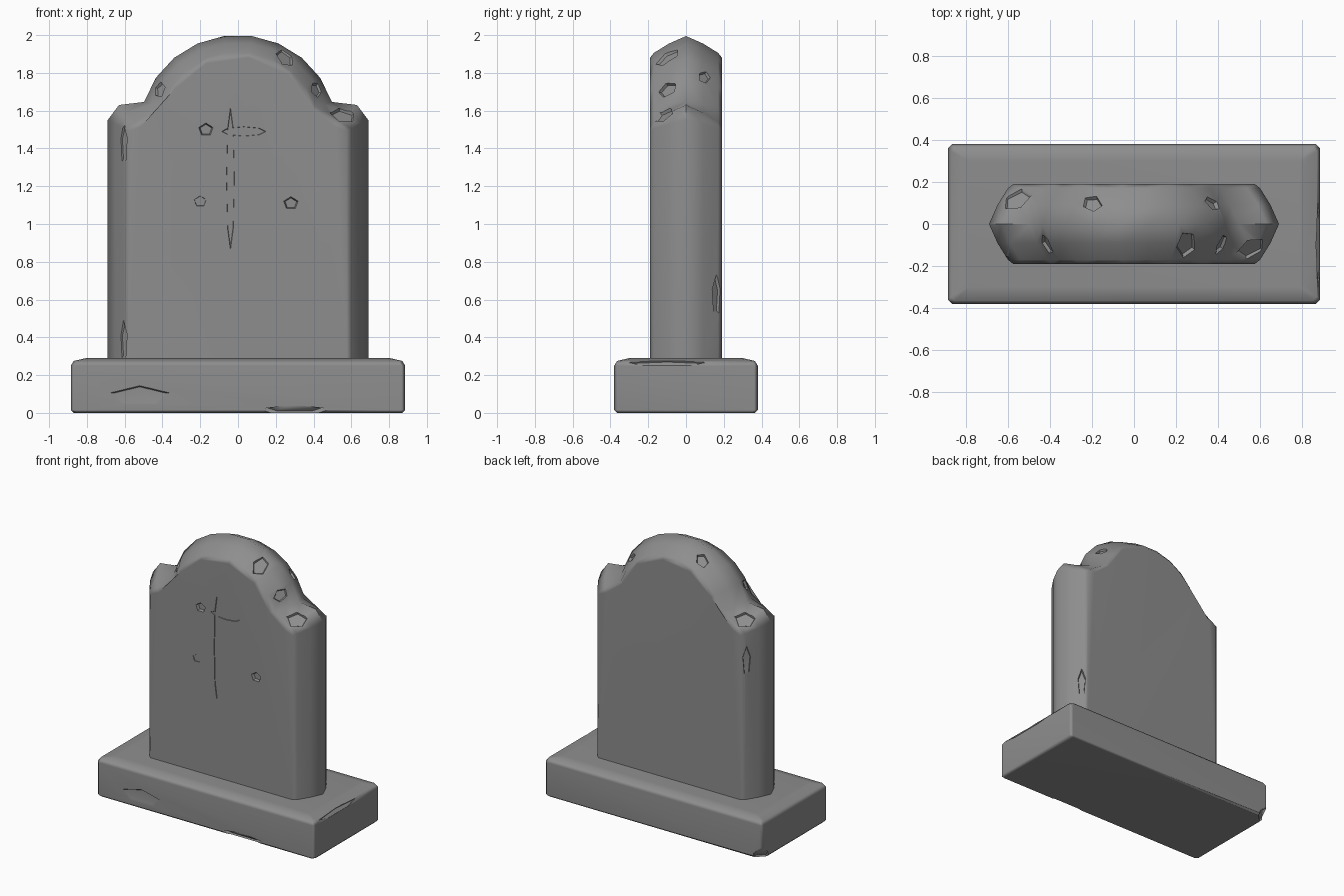
import bpy, bmesh, math
from mathutils import Vector, Matrix

if "Cube" in bpy.data.objects:
    bpy.data.objects.remove(bpy.data.objects["Cube"])

stone = bpy.data.materials.new("grey stone")
stone.use_nodes = True
grey = (0.27, 0.27, 0.27, 1)
stone.diffuse_color = grey
stone.node_tree.nodes["Principled BSDF"].inputs["Base Color"].default_value = grey

HALF_DEPTH = 0.19
PLINTH_TOP = 0.29


def add_object(name, bm):
    bmesh.ops.recalc_face_normals(bm, faces=bm.faces)
    mesh = bpy.data.meshes.new(name)
    bm.to_mesh(mesh)
    bm.free()
    mesh.materials.append(stone)
    ob = bpy.data.objects.new(name, mesh)
    bpy.context.collection.objects.link(ob)
    return ob


def loft(name, rings):
    """Closed skin through rings of equal length, capped at both ends."""
    bm = bmesh.new()
    loops = [[bm.verts.new(point) for point in ring] for ring in rings]
    count = len(loops[0])
    for lower, upper in zip(loops, loops[1:]):
        for i in range(count):
            j = (i + 1) % count
            bm.faces.new((lower[i], lower[j], upper[j], upper[i]))
    bm.faces.new(loops[0])
    bm.faces.new(loops[-1])
    bmesh.ops.triangulate(bm, faces=bm.faces)
    return add_object(name, bm)


def chip(bm, point, normal, width, height, depth=0.02, spin=0, sides=5):
    """Add a tapered cutter that bites into the stone at a point."""
    normal = Vector(normal).normalized()
    length = 0.06
    place = (Matrix.Translation(Vector(point) + normal * (length / 2 - depth))
             @ normal.to_track_quat('Z', 'Y').to_matrix().to_4x4()
             @ Matrix.Rotation(math.radians(spin), 4, 'Z')
             @ Matrix.Diagonal((width, height, 1, 1)))
    bmesh.ops.create_cone(bm, cap_ends=True, segments=sides, radius1=0.8,
                          radius2=1.4, depth=length, matrix=place)


def carve(body, damage):
    """Cut all the damage at once, then shade with flat-face weighting."""
    cutter = add_object("damage_cutter", damage)
    cutter.hide_render = True
    bpy.ops.object.select_all(action='DESELECT')
    body.select_set(True)
    bpy.context.view_layer.objects.active = body
    cut = body.modifiers.new("carve", 'BOOLEAN')
    cut.operation = 'DIFFERENCE'
    cut.solver = 'EXACT'
    cut.use_self = True
    cut.object = cutter
    bpy.ops.object.modifier_apply(modifier=cut.name)
    bpy.data.objects.remove(cutter)
    bpy.ops.object.shade_smooth_by_angle(angle=math.radians(50))
    weighting = body.modifiers.new("soft edges", 'WEIGHTED_NORMAL')
    weighting.keep_sharp = True
    bpy.ops.object.modifier_apply(modifier=weighting.name)


# Plinth: rectangle with clipped corners, lofted upwards
def rectangle(z, inset):
    x, y, clip = 0.885 - inset, 0.38 - inset, 0.02
    quarter = [(x, y - clip), (x - clip, y)]
    right = [(px, -py, z) for px, py in quarter[::-1]] + [(px, py, z) for px, py in quarter]
    return right + [(-px, py, z) for px, py, z in right[::-1]]


plinth = loft("plinth", [rectangle(0, 0.015), rectangle(0.015, 0), rectangle(0.25, 0),
                         rectangle(0.275, 0.015), rectangle(PLINTH_TOP, 0.08)])

# Plinth damage: front face, lower edge, side edge, back corner
damage = bmesh.new()
chip(damage, (-0.52, -0.38, 0.09), (0, -1, 0), 0.18, 0.06, depth=0.01)
chip(damage, (0.3, -0.38, 0.01), (0, -1, -1), 0.2, 0.03)
chip(damage, (0.88, -0.1, 0.265), (1, 0, 1), 0.25, 0.02, depth=0.01)
chip(damage, (-0.88, 0.38, 0.03), (-1, 1, -1), 0.08, 0.08, depth=0.04)
carve(plinth, damage)


# Slab: round arch between shoulders, shrinking from the ridge to the faces
def arch_point(angle, inset):
    return ((0.52 - inset) * math.cos(angle), 1.5 + (0.5 - inset) * math.sin(angle))


def outline(y, inset):
    side = 0.69 - inset
    shoulder = [(side, PLINTH_TOP - 0.02), (side, 1.55 - inset / 2),
                (side - 0.06, 1.63 - inset)]
    start, steps = math.radians(17), 9
    arch = [arch_point(start + (math.pi - 2 * start) * i / steps, inset)
            for i in range(steps + 1)]
    points = shoulder + arch + [(-x, z) for x, z in shoulder[::-1]]
    return [(x, y, z) for x, z in points]


front_half = [outline(-HALF_DEPTH, 0.115), outline(-0.17, 0.09), outline(-0.09, 0.04)]
back_half = [[(x, -y, z) for x, y, z in ring] for ring in front_half[::-1]]
slab = loft("headstone_slab", front_half + [outline(0, 0)] + back_half)

# Broken spots along the arch, on the front and back slopes
damage = bmesh.new()
for degrees, slope, size in ((28, -1, 0.06), (58, -1, 0.08), (152, -1, 0.06),
                             (38, 1, 0.05), (115, 1, 0.06)):
    angle = math.radians(degrees)
    x, z = arch_point(angle, 0.045)
    chip(damage, (x, slope * 0.1, z), (math.cos(angle), slope * 0.6, math.sin(angle)),
         size, size * 0.7, spin=degrees)

# Broken shoulders and worn upright edges
for side, slope in ((1, -1), (-1, 1)):
    chip(damage, (side * 0.56, slope * 0.12, 1.58), (side * 0.4, slope * 0.8, 1), 0.08, 0.06)
for side, slope, z in ((-1, -1, 1.42), (-1, -1, 0.38), (1, 1, 0.62), (-1, 1, 1.3)):
    chip(damage, (side * 0.61, slope * 0.165, z), (side, slope, 0), 0.03, 0.12)

# Pits and shallow dents in the front face
for x, z, depth in ((-0.17, 1.5, 0.02), (0.28, 1.11, 0.02), (-0.2, 1.12, 0.004)):
    chip(damage, (x, -HALF_DEPTH, z), (0, -1, 0), 0.04, 0.035, depth=depth)

# Shallow worn cross engraved in the front
for x, z, width, height in ((-0.04, 1.24, 0.025, 0.45), (0.03, 1.49, 0.14, 0.03)):
    chip(damage, (x, -HALF_DEPTH, z), (0, -1, 0), width, height, depth=0.004, sides=8)
carve(slab, damage)
